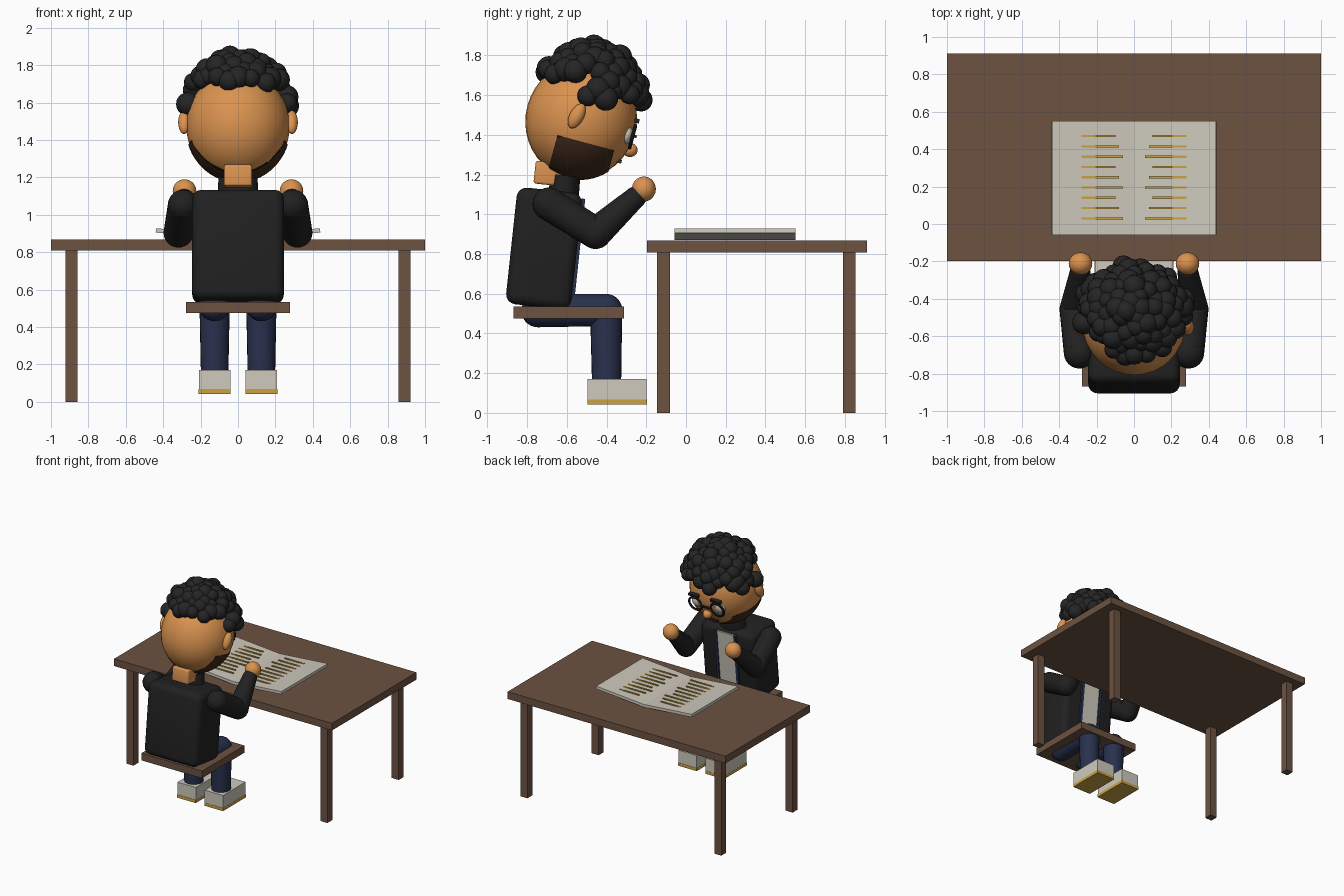
import bpy, bmesh, math, random
from mathutils import Matrix, Vector

if "Cube" in bpy.data.objects:
    bpy.data.objects.remove(bpy.data.objects["Cube"])
random.seed(4)


def material(name, r, g, b):
    m = bpy.data.materials.new(name)
    m.use_nodes = True
    m.diffuse_color = (r, g, b, 1)
    bsdf = m.node_tree.nodes["Principled BSDF"]
    bsdf.inputs["Base Color"].default_value = (r, g, b, 1)
    bsdf.inputs["Roughness"].default_value = 0.8
    return m


WOOD = material("brown wood", .15, .085, .052)
SKIN = material("skin", .70, .29, .08)
BLACK = material("black cloth", .015, .015, .015)
HAIR = material("black hair", .018, .018, .018)
NAVY = material("navy denim", .022, .03, .075)
WHITE = material("off white", .62, .59, .51)
GOLD = material("gold", .60, .36, .06)
BEARD = material("dark brown beard", .05, .023, .011)


def finish(name, bm, mat, smooth=True):
    mesh = bpy.data.meshes.new(name)
    bm.to_mesh(mesh)
    bm.free()
    mesh.materials.append(mat)
    ob = bpy.data.objects.new(name, mesh)
    bpy.context.collection.objects.link(ob)
    if smooth:
        bpy.ops.object.select_all(action='DESELECT')
        ob.select_set(True)
        bpy.context.view_layer.objects.active = ob
        bpy.ops.object.shade_smooth_by_angle(angle=math.radians(35))
    return ob


def place(loc, tilt=0, scale=(1, 1, 1), roll=0):
    return (Matrix.Translation(loc) @ Matrix.Rotation(tilt, 4, 'X')
            @ Matrix.Rotation(roll, 4, 'Y') @ Matrix.Diagonal((*scale, 1)))


def box(name, mat, centre, size, tilt=0, roll=0, bevel=0, segments=3):
    bm = bmesh.new()
    bmesh.ops.create_cube(bm, size=1, matrix=Matrix.Diagonal((*size, 1)))
    if bevel:
        bmesh.ops.bevel(bm, geom=bm.edges[:], offset=bevel, segments=segments,
                        profile=.5, affect='EDGES')
    bm.transform(place(centre, tilt, roll=roll))
    return finish(name, bm, mat, bool(bevel))


def ball(name, mat, matrix, radius=1):
    bm = bmesh.new()
    bmesh.ops.create_uvsphere(bm, u_segments=32, v_segments=20, radius=radius, matrix=matrix)
    return finish(name, bm, mat)


def limb(name, mat, points, radii):
    """Rounded tube through points with a ball at every joint."""
    bm = bmesh.new()
    for p, r in zip(points, radii):
        bmesh.ops.create_uvsphere(bm, u_segments=24, v_segments=14, radius=r,
                                  matrix=Matrix.Translation(p))
    for a, b, ra, rb in zip(points, points[1:], radii, radii[1:]):
        a, b = Vector(a), Vector(b)
        turn = (b - a).to_track_quat('Z', 'Y').to_matrix().to_4x4()
        bmesh.ops.create_cone(bm, cap_ends=True, segments=24, radius1=ra, radius2=rb,
                              depth=(b - a).length,
                              matrix=Matrix.Translation((a + b) / 2) @ turn)
    return finish(name, bm, mat)


SIDES = (("left", 1), ("right", -1))

# Desk
box("desk_top", WOOD, (0, .357, .838), (2, 1.107, .06))
for side, s in SIDES:
    for end, y in (("near", -.113), ("far", .822)):
        box(f"desk_leg_{end}_{side}", WOOD, (s * .89, y, .405), (.064, .064, .81))

# Open book: two pages rising outwards, ruled with text bars
slope = .08
for side, s in SIDES:
    box(f"book_page_{side}", WHITE, (s * .22, .247, .899), (.44, .61, .023), roll=-s * slope)
    for i in range(9):
        inner = (.06, .08, .10)[i % 3]
        box(f"text_line_{side}_{i}", GOLD, (s * (.28 + inner) / 2, .03 + i * .055, .914),
            (.28 - inner, .012, .007))

# Stool seat
box("stool_seat", WOOD, (0, -.59, .505), (.555, .555, .06))

# Jacket body with shirt panel, zip edges and collar
lean = -.107
box("jacket_body", BLACK, (0, -.715, .828), (.49, .33, .59), lean, bevel=.05, segments=4)


def torso(x, f, u):
    return place((0, -.715, .828), lean) @ Vector((x, f, u))


box("shirt_panel", WHITE, torso(0, .168, .0), (.15, .012, .54), lean)
for side, s in SIDES:
    box(f"jacket_edge_{side}", NAVY, torso(s * .088, .17, 0), (.022, .02, .54), lean)
bm = bmesh.new()
bmesh.ops.create_cone(bm, cap_ends=True, segments=32, radius1=1, radius2=.95, depth=.11,
                      matrix=place((0, -.612, 1.14), lean, (.11, .078, 1)))
finish("collar", bm, BLACK)
box("neck", SKIN, (0, -.69, 1.205), (.15, .145, .115), lean, bevel=.012)

# Arms, hands, legs and shoes
for side, s in SIDES:
    limb(f"arm_{side}", BLACK,
         [(s * .292, -.69, 1.052), (s * .318, -.455, .905), (s * .288, -.255, 1.085)],
         (.083, .08, .055))
    ball(f"hand_{side}", SKIN, place((s * .286, -.212, 1.127), scale=(.063, .06, .063)))
    limb(f"leg_{side}", NAVY,
         [(s * .125, -.745, .515), (s * .125, -.402, .518), (s * .125, -.4, .18)],
         (.084, .081, .074))
    box(f"shoe_{side}", WHITE, (s * .125, -.347, .119), (.168, .296, .104))
    box(f"shoe_sole_{side}", GOLD, (s * .125, -.347, .055), (.17, .3, .025))

# Head, nodding forward
CENTRE, NOD = (0, -.528, 1.475), math.radians(-15)
head = place(CENTRE, NOD)
size = Matrix.Diagonal((.277, .28, .298, 1))
ball("head", SKIN, head @ size)

# Beard: slice of a slightly larger shell round the jaw
bm = bmesh.new()
bmesh.ops.create_uvsphere(bm, u_segments=48, v_segments=32, radius=1.02, matrix=size)
for point, normal in (((0, 0, -.105), (0, 0, 1)), ((0, -.095, 0), (0, -1, 0)),
                      ((0, .2, 0), (0, 1, 0))):
    bmesh.ops.bisect_plane(bm, geom=bm.verts[:] + bm.edges[:] + bm.faces[:],
                           plane_co=point, plane_no=normal, clear_outer=True)
bmesh.ops.holes_fill(bm, edges=[e for e in bm.edges if e.is_boundary])
bm.transform(head)
finish("beard", bm, BEARD)

# Face
for side, s in SIDES:
    ball(f"ear_{side}", SKIN, place((s * .288, -.55, 1.495), math.radians(-28), (.032, .036, .068)))
    ball(f"eye_{side}", WHITE, head @ place((s * .1, .24, -.015), scale=(.05, .033, .046)))
    box(f"eyebrow_{side}", HAIR, head @ Vector((s * .1, .272, .068)), (.09, .026, .022), NOD)
    bpy.ops.mesh.primitive_torus_add(major_radius=.058, minor_radius=.009,
                                     major_segments=32, minor_segments=8)
    rim = bpy.context.object
    rim.name = f"glasses_rim_{side}"
    rim.matrix_world = head @ place((s * .1, .272, -.015), math.pi / 2)
    rim.data.materials.append(BLACK)
    bpy.ops.object.shade_smooth_by_angle()
box("glasses_bridge", BLACK, head @ Vector((0, .285, -.01)), (.09, .014, .014), NOD)
ball("nose", SKIN, head @ place((0, .275, -.082), scale=(.035, .04, .036)))
box("moustache", BEARD, head @ Vector((0, .236, -.152)), (.12, .03, .018), NOD)

# Curly hair: balls spread evenly over the crown, higher at the nape
bm = bmesh.new()
count = 240
for i in range(count):
    h = 1 - 2 * (i + .5) / count
    ring, a = math.sqrt(1 - h * h), i * math.pi * (3 - math.sqrt(5))
    p = Vector((.28 * ring * math.cos(a), -.49 + .265 * ring * math.sin(a), 1.52 + .318 * h))
    hairline = 1.575 + .12 * min(1, max(0, (-.53 - p.y) / .1))
    temple = 1.63 < p.z < 1.70 and -.62 < p.y < -.47
    if p.z < hairline or temple:
        continue
    p += Vector([random.uniform(-.012, .012) for _ in range(3)])
    bmesh.ops.create_uvsphere(bm, u_segments=16, v_segments=10,
                              radius=random.uniform(.048, .064), matrix=Matrix.Translation(p))
finish("curly_hair", bm, HAIR)
